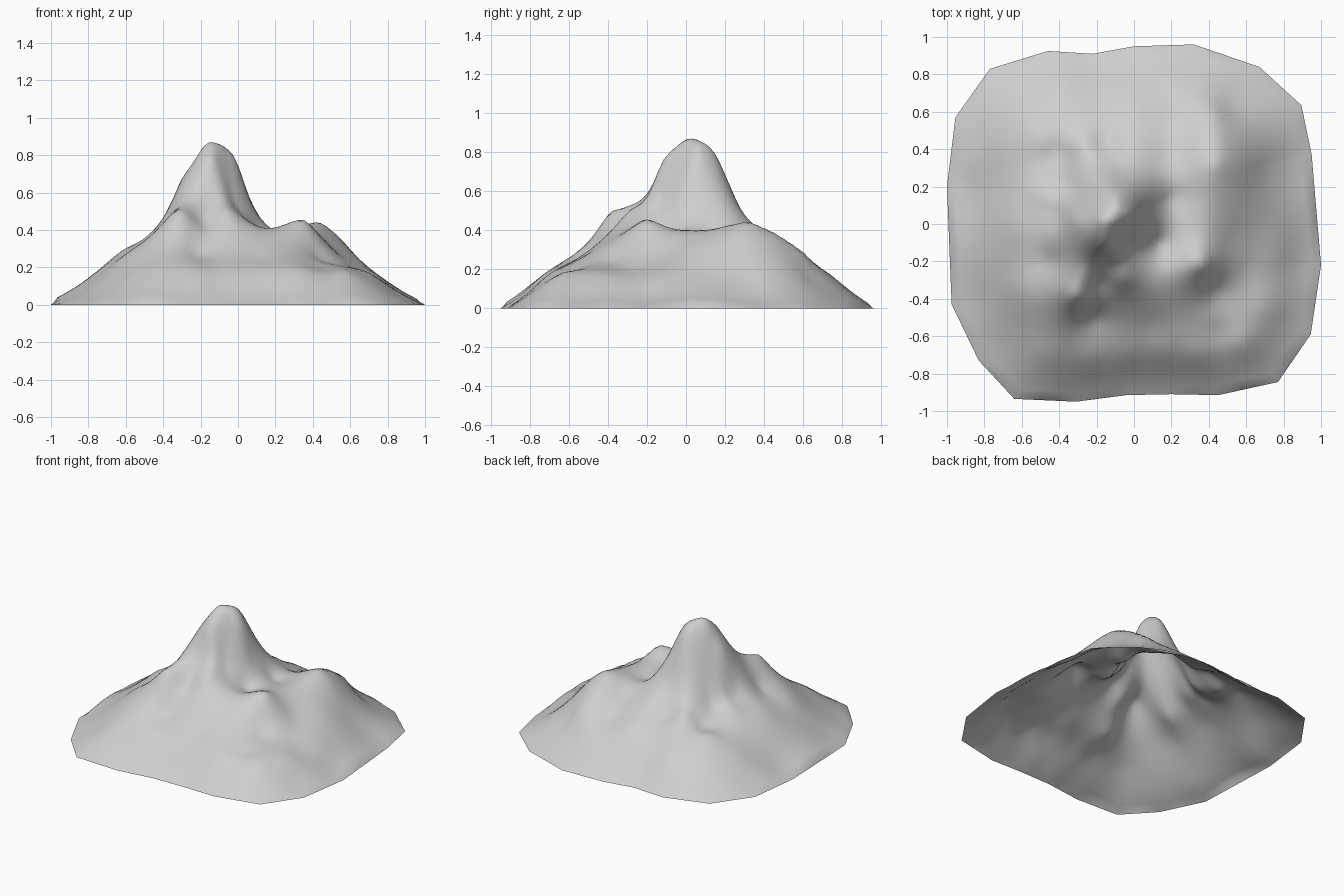
import bpy
import math
from mathutils import Vector

if "Cube" in bpy.data.objects:
    bpy.data.objects.remove(bpy.data.objects["Cube"], do_unlink=True)

SPOKES_PER_EDGE = 5
RINGS = 36
SOFTNESS = 0.035

# Ground outline, counter-clockwise
outline = [Vector(p) for p in (
    (1, -.22), (.95, .37), (.895, .635), (.67, .84), (.32, .96), (0, .95),
    (-.22, .91), (-.46, .925), (-.77, .83), (-.955, .57), (-1, .2),
    (-.975, -.43), (-.83, -.73), (-.64, -.935), (-.31, -.95), (-.04, -.915),
    (.2, -.91), (.45, -.915), (.77, -.845), (.945, -.59))]

# Landforms as (x, y, height) spot heights
summit = [(-.17, .02, .86), (-.07, .04, .84), (-.01, .05, .77), (-.14, -.12, .75),
          (-.1, .15, .79), (-.25, .02, .74), (-.31, .02, .65)]
summit_flanks = [(.07, .06, .55), (.14, .07, .44), (-.4, .04, .41), (-.1, .22, .64),
                 (-.09, .29, .49), (-.25, .18, .54), (-.15, -.19, .59), (-.02, -.12, .55)]
south_spurs = [(-.28, -.28, .53), (-.31, -.39, .49), (-.39, -.42, .41),
               (-.03, -.21, .52), (-.06, -.29, .5), (-.03, -.37, .41)]
south_gully = [(-.18, -.32, .44), (-.22, -.5, .28), (.1, -.55, .25), (.25, -.45, .3)]
west_spur = [(-.62, -.03, .29), (-.46, -.05, .39), (-.47, .14, .35),
             (-.45, -.2, .36), (-.6, -.35, .27)]
north_ribs = [(-.5, .45, .28), (-.34, .19, .38), (-.4, .38, .28), (-.23, .29, .45),
              (-.27, .42, .36), (-.15, .43, .32), (-.02, .42, .38), (0, .62, .26)]
valley = [(.19, .13, .38), (.14, -.1, .38), (.18, -.25, .41), (.2, .38, .34),
          (.22, .58, .25)]
east_ridge = [(.27, -.25, .43), (.36, -.21, .45), (.36, .04, .4), (.4, .2, .42),
              (.43, .32, .44), (.43, .46, .38), (.43, .6, .28), (.57, .3, .33)]
east_foothill = [(.52, -.1, .29), (.56, .1, .32), (.6, -.25, .21), (.44, -.36, .25),
                 (.45, -.5, .22), (.53, -.47, .21), (.46, -.58, .19)]

spots = (summit + summit_flanks + south_spurs + south_gully + west_spur
         + north_ribs + valley + east_ridge + east_foothill)
# Skirt down to the ground outline, a little steeper at the front and back
for fraction, height, extra in ((1, 0, 0), (.88, .05, .035), (.75, .155, .035)):
    spots += [(p.x * fraction, p.y * fraction, height + extra * p.y ** 2) for p in outline]


def kernel(ax, ay, bx, by):
    return -math.sqrt((ax - bx) ** 2 + (ay - by) ** 2 + SOFTNESS ** 2)


def solve(matrix, values):
    """Gaussian elimination with row pivoting."""
    size = len(values)
    rows = [row + [value] for row, value in zip(matrix, values)]
    for i in range(size):
        pivot = max(range(i, size), key=lambda r: abs(rows[r][i]))
        rows[i], rows[pivot] = rows[pivot], rows[i]
        for r in range(i + 1, size):
            factor = rows[r][i] / rows[i][i]
            if factor:
                rows[r] = [a - factor * b for a, b in zip(rows[r], rows[i])]
    result = [0.0] * size
    for i in reversed(range(size)):
        known = sum(rows[i][j] * result[j] for j in range(i + 1, size))
        result[i] = (rows[i][size] - known) / rows[i][i]
    return result


# Smooth surface through all the spot heights, plus a constant term
system = [[kernel(a[0], a[1], b[0], b[1]) for b in spots] + [1.0] for a in spots]
system.append([1.0] * len(spots) + [0.0])
weights = solve(system, [s[2] for s in spots] + [0.0])


def height_at(x, y):
    total = weights[-1]
    for weight, spot in zip(weights, spots):
        total += weight * kernel(x, y, spot[0], spot[1])
    return max(total, 0.0)


# Rim points with each outline edge subdivided
rim = []
for i, start in enumerate(outline):
    end = outline[(i + 1) % len(outline)]
    rim += [start.lerp(end, k / SPOKES_PER_EDGE) for k in range(SPOKES_PER_EDGE)]

# Terrain mesh: rings shrinking from the rim to a point under the summit
centre = Vector((-.08, .02))
count = len(rim)
verts = []
for ring in range(RINGS):
    for point in rim:
        p = point.lerp(centre, ring / RINGS)
        verts.append((p.x, p.y, height_at(p.x, p.y) if ring else 0.0))
verts.append((centre.x, centre.y, height_at(centre.x, centre.y)))

faces = []
for ring in range(RINGS):
    for k in range(count):
        a, b = ring * count + k, ring * count + (k + 1) % count
        if ring < RINGS - 1:
            faces.append((a, b, b + count, a + count))
        else:
            faces.append((a, b, len(verts) - 1))

mesh = bpy.data.meshes.new("mountain")
mesh.from_pydata(verts, [], faces)
mesh.shade_smooth()
mountain = bpy.data.objects.new("mountain", mesh)
bpy.context.collection.objects.link(mountain)

# Plain stone colour
colour = (.62, .62, .62, 1)
stone = bpy.data.materials.new("light_grey_stone")
stone.use_nodes = True
stone.diffuse_color = colour
stone.node_tree.nodes["Principled BSDF"].inputs["Base Color"].default_value = colour
mesh.materials.append(stone)
